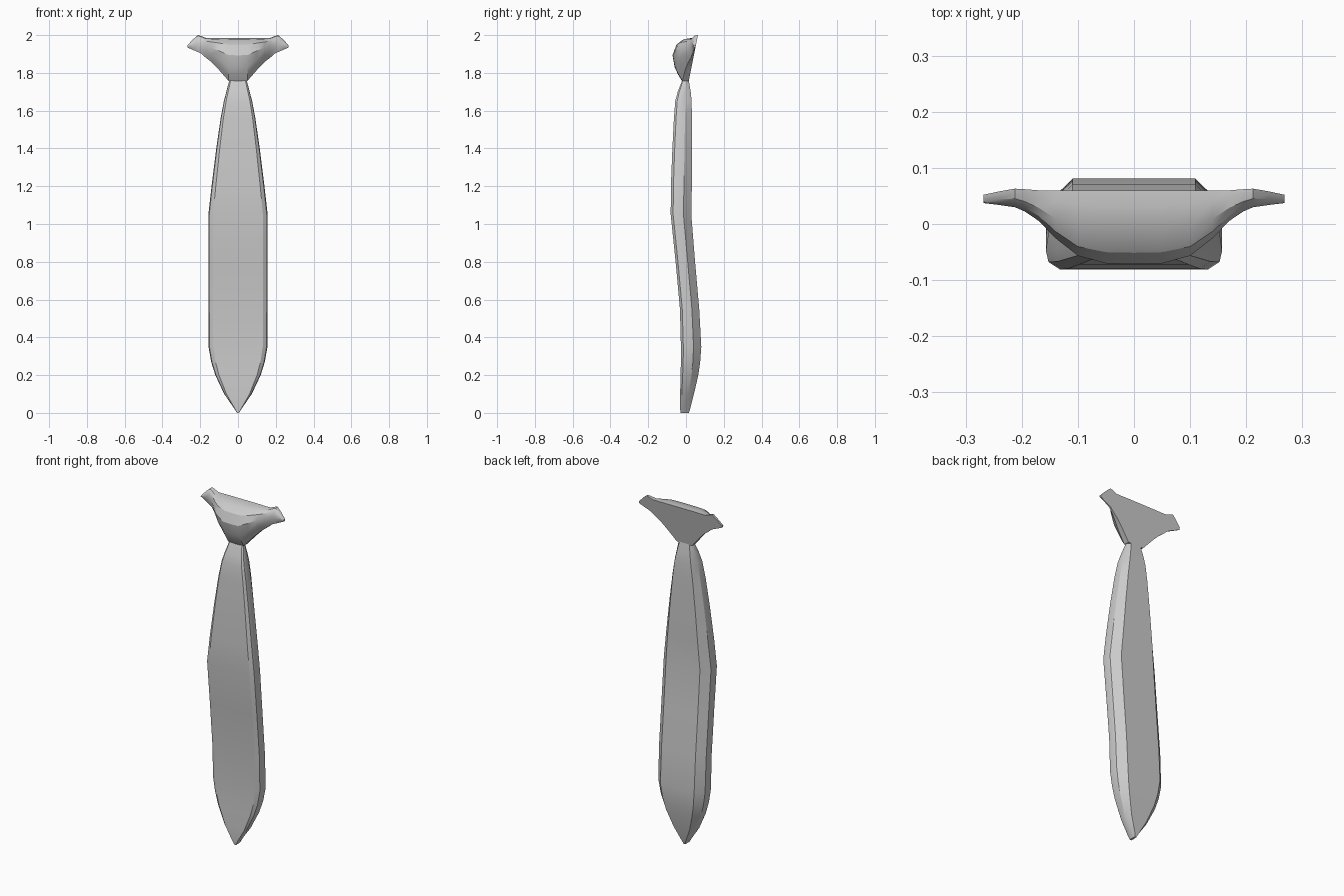
import bpy, bmesh, math


def loft(name, rings):
    """Skin a list of equal-length closed rings and cap both ends."""
    bm = bmesh.new()
    loops = [[bm.verts.new(p) for p in ring] for ring in rings]
    n = len(loops[0])
    for a, b in zip(loops, loops[1:]):
        for i in range(n):
            j = (i + 1) % n
            bm.faces.new((a[i], a[j], b[j], b[i]))
    bm.faces.new(loops[0])
    bm.faces.new(loops[-1])
    bmesh.ops.recalc_face_normals(bm, faces=bm.faces)
    mesh = bpy.data.meshes.new(name)
    bm.to_mesh(mesh)
    bm.free()
    ob = bpy.data.objects.new(name, mesh)
    bpy.context.collection.objects.link(ob)
    bpy.ops.object.select_all(action='DESELECT')
    ob.select_set(True)
    bpy.context.view_layer.objects.active = ob
    bpy.ops.object.shade_smooth_by_angle(angle=math.radians(28))
    return ob


# Tie blade: z, half width, front y, back y
blade = [
    (0.005, 0.006, -0.028, 0.015), (0.02, 0.018, -0.031, 0.022),
    (0.10, 0.073, -0.031, 0.042), (0.20, 0.120, -0.029, 0.065),
    (0.27, 0.142, -0.027, 0.075), (0.35, 0.156, -0.027, 0.081),
    (0.55, 0.157, -0.032, 0.070), (0.80, 0.157, -0.055, 0.048),
    (1.05, 0.157, -0.081, 0.028), (1.20, 0.140, -0.080, 0.031),
    (1.40, 0.115, -0.072, 0.031), (1.56, 0.092, -0.064, 0.031),
    (1.65, 0.075, -0.057, 0.030), (1.70, 0.062, -0.044, 0.025),
    (1.765, 0.045, -0.018, 0.014),
]
# Half cross-section: fraction of half width, fraction of depth
half = [(0.84, 0.0), (0.97, 0.12), (1.0, 0.3), (0.97, 0.62), (0.70, 1.0)]
section = half + [(-u, v) for u, v in reversed(half)]
loft("tie_blade", [[(u * w, yf + v * (yb - yf), z) for u, v in section]
                   for z, w, yf, yb in blade])

# Knot with side wings: x, bottom z, top z, depth
knot = [
    (0.0, 1.755, 1.985, 0.113), (0.05, 1.758, 1.985, 0.112),
    (0.10, 1.815, 1.985, 0.103), (0.14, 1.857, 1.984, 0.075),
    (0.17, 1.880, 1.985, 0.046), (0.195, 1.902, 1.995, 0.032),
    (0.212, 1.910, 2.0, 0.026), (0.24, 1.922, 1.976, 0.020),
    (0.268, 1.935, 1.946, 0.014),
]
# Bulge profile: fraction of height, fraction of depth
bulge = [(0, 0), (0, 0.3), (0.15, 0.55), (0.33, 0.79), (0.6, 1.0),
         (0.84, 0.92), (0.96, 0.66), (1.0, 0.25), (1.0, 0)]


def knot_ring(x, zb, zt, depth):
    ring = []
    for t, d in bulge:
        z = zb + t * (zt - zb)
        ring.append((x, 0.015 + 0.2 * (z - 1.76) - d * depth, z))
    return ring


mirrored = [(-x, a, b, c) for x, a, b, c in reversed(knot[1:])]
loft("tie_knot", [knot_ring(*s) for s in mirrored + knot])

# Rest the blade tip on the ground
bpy.data.objects["tie_blade"].data.vertices.foreach_get
for v in bpy.data.objects["tie_blade"].data.vertices:
    if v.co.z < 0.006:
        v.co.z = 0.0
